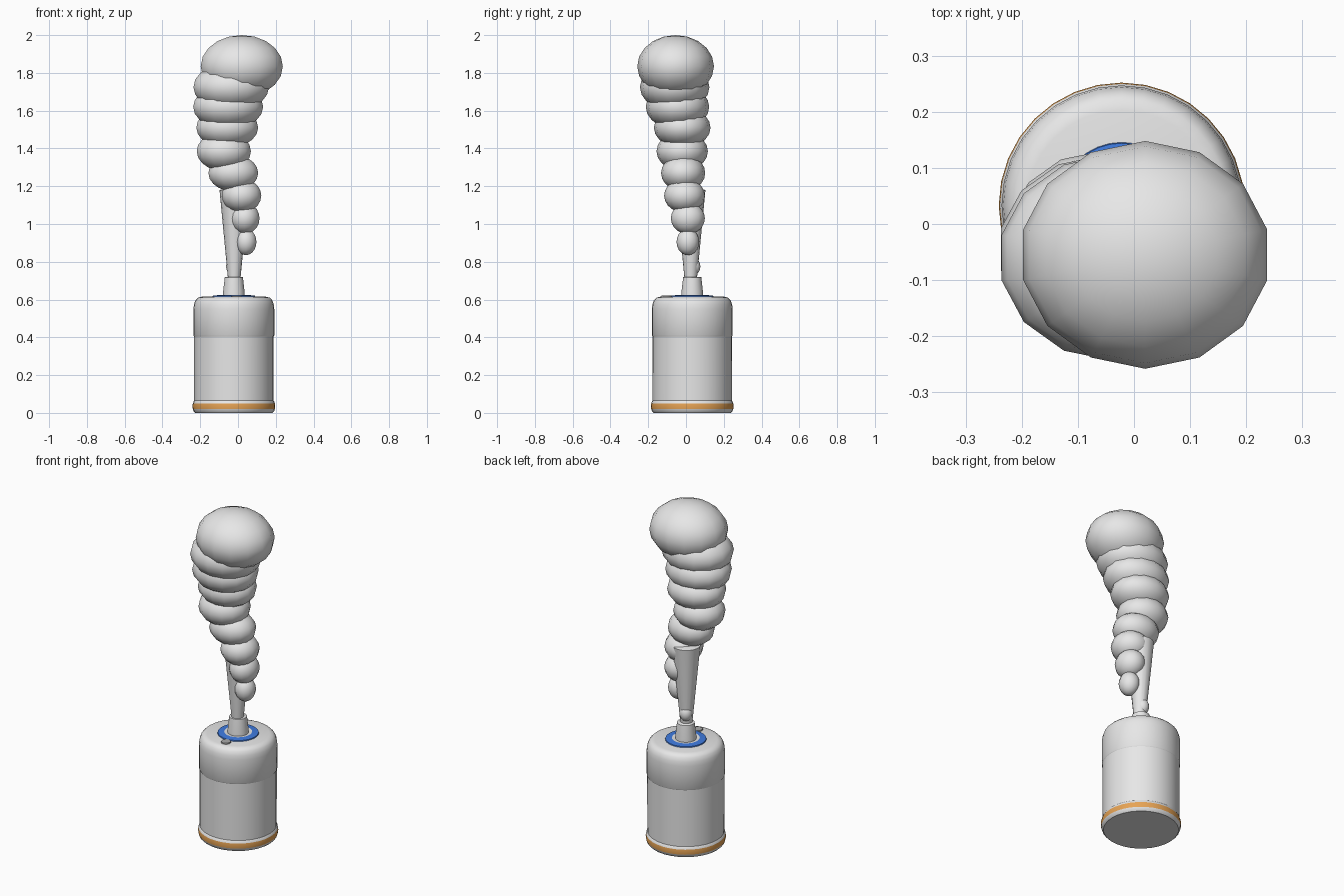
import bpy
import math

cube = bpy.data.objects.get("Cube")
if cube:
    bpy.data.objects.remove(cube, do_unlink=True)

AXIS = (-0.022, 0.033)


def material(name, rgb):
    m = bpy.data.materials.new(name)
    m.use_nodes = True
    m.diffuse_color = (*rgb, 1)
    m.node_tree.nodes["Principled BSDF"].inputs["Base Color"].default_value = (*rgb, 1)
    return m


white = material("pale grey", (0.8, 0.8, 0.8))
blue = material("blue", (0.05, 0.2, 0.75))
orange = material("orange", (0.8, 0.37, 0.09))
grey = material("mid grey", (0.4, 0.4, 0.4))


def smooth(ob, angle=40):
    bpy.ops.object.select_all(action="DESELECT")
    ob.select_set(True)
    bpy.context.view_layer.objects.active = ob
    bpy.ops.object.shade_smooth_by_angle(angle=math.radians(angle))


def lathe(name, profile, mat, centre=AXIS, sides=32):
    """Revolve (radius, height) points, bottom to top; a zero radius closes an end."""
    verts, faces, rows = [], [], []
    for r, z in profile:
        count = sides if r > 0 else 1
        rows.append([len(verts) + i for i in range(count)])
        for i in range(count):
            a = 2 * math.pi * i / sides
            verts.append((r * math.cos(a), r * math.sin(a), z))
    for low, high in zip(rows, rows[1:]):
        for i in range(sides):
            j = (i + 1) % sides
            if len(low) == 1:
                faces.append((low[0], high[j], high[i]))
            elif len(high) == 1:
                faces.append((low[i], low[j], high[0]))
            else:
                faces.append((low[i], low[j], high[j], high[i]))
    mesh = bpy.data.meshes.new(name)
    mesh.from_pydata(verts, [], faces)
    mesh.materials.append(mat)
    ob = bpy.data.objects.new(name, mesh)
    bpy.context.collection.objects.link(ob)
    ob.location = (*centre, 0)
    smooth(ob)
    return ob


# Canister
lathe("can_base", [(0, 0), (0.205, 0), (0.213, 0.008), (0.217, 0.02)], white)
lathe("can_band", [(0.217, 0.02), (0.219, 0.036), (0.217, 0.05)], orange)
lathe("can_rim", [(0.217, 0.05), (0.213, 0.062), (0.21, 0.065)], white)
lathe("can_body", [(0.21, 0.065), (0.211, 0.41)], white)
lathe("can_shoulder", [(0.211, 0.405), (0.214, 0.41), (0.214, 0.55), (0.211, 0.575),
                       (0.203, 0.597), (0.19, 0.61), (0.17, 0.615), (0, 0.616)], white)

# Nozzle, its collar ring and the small button in front of it
lathe("collar_ring", [(0.113, 0.614), (0.111, 0.621), (0.076, 0.624)], blue)
lathe("collar_inner", [(0.076, 0.624), (0.056, 0.622)], white)
lathe("nozzle", [(0.058, 0.615), (0.057, 0.64), (0.048, 0.718), (0.045, 0.72), (0, 0.72)], white)
lathe("button", [(0.027, 0.614), (0.026, 0.622), (0, 0.622)], grey,
      (AXIS[0] + 0.015, AXIS[1] - 0.137), 16)

# Jet rising out of the nozzle
lathe("smoke_jet", [(0, 0.71), (0.033, 0.71), (0.078, 1.18), (0, 1.2)], white, (-0.02, 0.025), 16)

# Smoke puffs, bottom to top: x, y, z, then half sizes
puffs = [
    (-0.028, 0.04, 0.775, 0.036, 0.036, 0.045),
    (0.042, 0.01, 0.905, 0.057, 0.06, 0.07),
    (0.036, 0.01, 1.03, 0.08, 0.09, 0.083),
    (0.019, -0.008, 1.15, 0.107, 0.108, 0.09),
    (-0.025, -0.015, 1.27, 0.135, 0.117, 0.097),
    (-0.075, -0.02, 1.385, 0.147, 0.136, 0.105),
    (-0.057, -0.02, 1.51, 0.168, 0.15, 0.108),
    (-0.052, -0.045, 1.62, 0.19, 0.168, 0.12),
    (-0.036, -0.06, 1.725, 0.205, 0.184, 0.13),
    (0.02, -0.055, 1.835, 0.223, 0.203, 0.165),
]
for number, (x, y, z, rx, ry, rz) in enumerate(puffs, 1):
    bpy.ops.mesh.primitive_uv_sphere_add(segments=14, ring_count=10, radius=1, location=(x, y, z))
    puff = bpy.context.object
    puff.name = f"smoke_puff_{number}"
    puff.scale = (rx, ry, rz)
    puff.data.materials.append(white)
    smooth(puff, 60)
